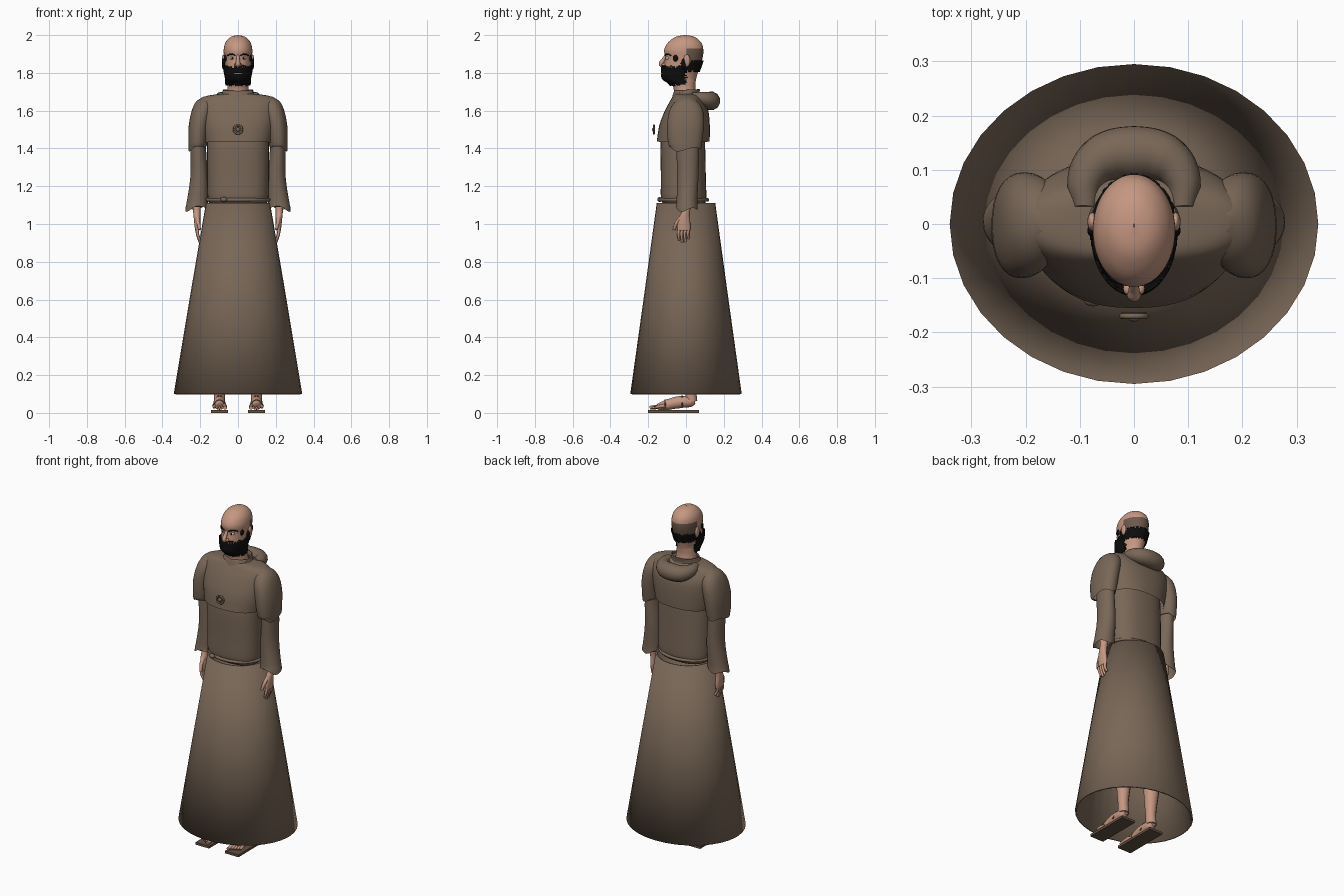
import bpy, bmesh, math, random
from mathutils import Vector

random.seed(4)
cube = bpy.data.objects.get("Cube")
if cube:
    bpy.data.objects.remove(cube, do_unlink=True)


def material(name, r, g, b):
    m = bpy.data.materials.new(name)
    m.use_nodes = True
    m.diffuse_color = (r, g, b, 1)
    bsdf = m.node_tree.nodes["Principled BSDF"]
    bsdf.inputs["Base Color"].default_value = (r, g, b, 1)
    bsdf.inputs["Roughness"].default_value = 0.9
    return m


robe = material("robe brown", 0.19, 0.135, 0.095)
skin = material("skin", 0.56, 0.31, 0.22)
stubble = material("shaved hair brown", 0.15, 0.1, 0.07)
black = material("black hair", 0.004, 0.004, 0.004)
leather = material("sandal leather", 0.12, 0.08, 0.055)
white = material("eye white", 0.6, 0.56, 0.5)


def finish(name, bm, mats, smooth=True):
    bmesh.ops.recalc_face_normals(bm, faces=bm.faces)
    for f in bm.faces:
        f.smooth = smooth
    mesh = bpy.data.meshes.new(name)
    bm.to_mesh(mesh)
    bm.free()
    for m in mats:
        mesh.materials.append(m)
    ob = bpy.data.objects.new(name, mesh)
    bpy.context.collection.objects.link(ob)
    return ob


def spline(rings, steps):
    """Smooth in-between rings through the given ones."""
    pts = [Vector(r) for r in rings]
    out = []
    for i in range(len(pts) - 1):
        a, b, c, d = pts[max(i - 1, 0)], pts[i], pts[i + 1], pts[min(i + 2, len(pts) - 1)]
        for k in range(steps):
            t = k / steps
            m0, m1 = (c - a) / 2, (d - b) / 2
            out.append(b + m0 * t + (3 * (c - b) - 2 * m0 - m1) * t**2
                       + (2 * (b - c) + m0 + m1) * t**3)
    return out + [pts[-1]]


def loft(name, rings, mats, n=32, steps=3, power=1.0, hem=None, brim=None,
         cap=False, keep=None, paint=None, thick=0):
    """Stack of rounded sections; each ring is z, half width, front y, back y, centre x."""
    bm = bmesh.new()
    rows = []
    sections = spline(rings, steps)
    for j, (z, rx, yf, yb, cx) in enumerate(sections):
        row = []
        for i in range(n):
            a = math.tau * i / n
            c, s = math.cos(a), math.sin(a)
            x = cx + rx * math.copysign(abs(c) ** power, c)
            y = (yf + yb) / 2 + (yb - yf) / 2 * math.copysign(abs(s) ** power, s)
            dz = hem(a) if hem and j == 0 else 0
            if brim and j == len(sections) - 1:
                dz += brim(a)
            row.append(bm.verts.new((x, y, z + dz)))
        rows.append(row)
    for lo, hi in zip(rows, rows[1:]):
        for i in range(n):
            k = (i + 1) % n
            bm.faces.new((lo[i], lo[k], hi[k], hi[i]))
    if cap:
        bm.faces.new(rows[0])
        bm.faces.new(rows[-1])
    bmesh.ops.recalc_face_normals(bm, faces=bm.faces)
    if paint:
        for f in bm.faces:
            f.material_index = paint(f.calc_center_median())
    if keep:
        gone = [f for f in bm.faces if not keep(f.calc_center_median())]
        bmesh.ops.delete(bm, geom=gone, context="FACES")
    ob = finish(name, bm, mats)
    if thick:
        mod = ob.modifiers.new("cloth thickness", "SOLIDIFY")
        mod.thickness = thick
    return ob


def tube(name, points, mat, cyclic=False):
    """Round tube along x, y, z, radius points."""
    cu = bpy.data.curves.new(name, "CURVE")
    cu.dimensions = "3D"
    cu.bevel_depth = 1
    cu.bevel_resolution = 4
    cu.resolution_u = 6
    cu.use_fill_caps = True
    sp = cu.splines.new("BEZIER")
    sp.bezier_points.add(len(points) - 1)
    sp.use_cyclic_u = cyclic
    for p, (x, y, z, r) in zip(sp.bezier_points, points):
        p.co, p.radius = (x, y, z), r
        p.handle_left_type = p.handle_right_type = "AUTO"
    cu.materials.append(mat)
    ob = bpy.data.objects.new(name, cu)
    bpy.context.collection.objects.link(ob)
    return ob


def ball(name, centre, size, mat):
    bm = bmesh.new()
    bmesh.ops.create_uvsphere(bm, u_segments=16, v_segments=10, radius=1)
    bmesh.ops.scale(bm, vec=size, verts=bm.verts)
    bmesh.ops.translate(bm, vec=centre, verts=bm.verts)
    return finish(name, bm, [mat])


# Robe: skirt, torso, belt
loft("skirt", [(0.1, 0.34, -0.295, 0.295, 0), (0.6, 0.257, -0.225, 0.225, 0),
               (1.11, 0.17, -0.155, 0.155, 0)], [robe], steps=1, thick=0.01)
loft("torso", [(1.1, 0.14, -0.11, 0.09, 0), (1.13, 0.16, -0.132, 0.107, 0),
               (1.25, 0.163, -0.133, 0.105, 0), (1.45, 0.163, -0.133, 0.1, 0),
               (1.55, 0.15, -0.1, 0.09, 0)], [robe], power=0.8, cap=True)
belt = [(0.163 * math.cos(a), -0.012 + 0.126 * math.sin(a), 1.128, 0.009)
        for a in (math.tau * i / 16 for i in range(16))]
tube("belt", belt, robe, cyclic=True)
ball("belt_knot", (-0.075, -0.14, 1.13), (0.018, 0.012, 0.013), robe)

# Shoulder cape with collar, hood and brooch
loft("cape", [(1.43, 0.178, -0.155, 0.125, 0), (1.52, 0.195, -0.142, 0.126, 0),
              (1.6, 0.205, -0.112, 0.118, 0), (1.65, 0.205, -0.085, 0.092, 0),
              (1.675, 0.175, -0.07, 0.075, 0), (1.687, 0.11, -0.06, 0.065, 0),
              (1.69, 0.06, -0.05, 0.055, 0)],
     [robe], n=48, power=0.85, hem=lambda a: 0.006 * abs(math.sin(a)))
loft("collar", [(1.665, 0.105, -0.075, 0.075, 0), (1.69, 0.085, -0.068, 0.07, 0),
                (1.712, 0.08, -0.06, 0.075, 0)], [robe], thick=0.006,
     brim=lambda a: -0.03 * max(0, -math.sin(a)))
tube("hood", [(-0.09, 0.03, 1.675, 0.022), (-0.088, 0.085, 1.665, 0.035),
              (-0.055, 0.122, 1.655, 0.046), (0, 0.132, 1.652, 0.05),
              (0.055, 0.122, 1.655, 0.046), (0.088, 0.085, 1.665, 0.035),
              (0.09, 0.03, 1.675, 0.022)], robe)
tube("brooch_plate", [(0, -0.163, 1.5, 0.023), (0, -0.172, 1.5, 0.023)], leather)
rim = [(0.022 * math.cos(a), -0.17, 1.5 + 0.022 * math.sin(a), 0.005)
       for a in (math.tau * i / 12 for i in range(12))]
tube("brooch_rim", rim, robe, cyclic=True)
ball("brooch_stud", (0, -0.172, 1.5), (0.011, 0.008, 0.011), robe)

# Arms, hands, legs and sandals on both sides
for s, side in ((1, "left"), (-1, "right")):
    def ragged(a):
        return 0.01 * math.sin(3 * a) - 0.012 * s * math.cos(a)

    def sided(rows):
        return [(z, rx, yf, yb, s * cx) for z, rx, yf, yb, cx in rows]

    loft(side + "_cape_sleeve", sided([
        (1.405, 0.047, -0.085, 0.08, 0.215), (1.43, 0.05, -0.095, 0.085, 0.213),
        (1.52, 0.055, -0.1, 0.095, 0.206), (1.6, 0.055, -0.088, 0.09, 0.19),
        (1.65, 0.045, -0.055, 0.06, 0.175), (1.676, 0.012, -0.015, 0.02, 0.165)]),
        [robe], hem=ragged, power=0.9)
    loft(side + "_sleeve", sided([
        (1.085, 0.061, -0.055, 0.062, 0.218), (1.12, 0.056, -0.05, 0.06, 0.215),
        (1.25, 0.047, -0.047, 0.066, 0.205), (1.4, 0.041, -0.05, 0.068, 0.21),
        (1.55, 0.04, -0.045, 0.06, 0.2)]), [robe], hem=ragged)
    hx = s * 0.215
    loft(side + "_palm", sided([
        (0.965, 0.012, -0.045, 0.022, 0.215), (0.99, 0.015, -0.047, 0.024, 0.215),
        (1.04, 0.018, -0.035, 0.02, 0.217), (1.08, 0.02, -0.02, 0.023, 0.218),
        (1.2, 0.028, -0.02, 0.035, 0.21)]), [skin], n=16, cap=True)
    for i in range(4):
        y = -0.036 + 0.0165 * i
        drop = (0.05, 0.062, 0.058, 0.042)[i]
        tube(f"{side}_finger_{i}", [(hx, y, 0.975, 0.009), (hx, y - 0.004, 0.95, 0.008),
                                    (hx - s * 0.012, y, 0.965 - drop, 0.006)], skin)
    tube(side + "_thumb", [(hx, -0.025, 1.035, 0.012), (hx - s * 0.005, -0.05, 1.005, 0.01),
                           (hx - s * 0.012, -0.064, 0.97, 0.007)], skin)

    fx = s * 0.098
    tube(side + "_leg", [(fx, 0.03, 0.06, 0.03), (fx, 0.025, 0.12, 0.029),
                         (fx, 0.03, 0.32, 0.048), (fx, 0.01, 0.55, 0.05),
                         (fx, 0, 0.95, 0.07)], skin)
    tube(side + "_foot", [(fx, 0.048, 0.062, 0.016), (fx, 0.025, 0.06, 0.029),
                          (fx, -0.04, 0.056, 0.032), (fx, -0.1, 0.043, 0.028),
                          (fx, -0.15, 0.032, 0.016)], skin)
    for i in range(5):
        tx = fx + s * (i - 2) * 0.0145
        big = 0.012 if i == 0 else 0.008
        tube(f"{side}_toe_{i}", [(fx + (tx - fx) * 0.7, -0.105, 0.038, big + 0.003),
                                 (tx, -0.15, 0.032, big),
                                 (tx, -0.192 + 0.008 * i, 0.027, big - 0.002)], skin)
    bm = bmesh.new()
    bmesh.ops.create_cube(bm, size=1)
    bmesh.ops.scale(bm, vec=(0.09, 0.27, 0.014), verts=bm.verts)
    bmesh.ops.translate(bm, vec=(fx, -0.065, 0.007), verts=bm.verts)
    finish(side + "_sandal_sole", bm, [leather], smooth=False)
    for i, (y, top) in enumerate(((-0.02, 0.09), (-0.11, 0.068))):
        tube(f"{side}_sandal_strap_{i}", [(fx - 0.037, y, 0.035, 0.003),
                                          (fx, y, top, 0.003),
                                          (fx + 0.037, y, 0.035, 0.003)], leather)

# Head and neck, with the shaved back of the skull
skull = [(1.65, 0.065, -0.06, 0.06, 0), (1.72, 0.056, -0.066, 0.05, 0),
         (1.75, 0.056, -0.085, 0.051, 0), (1.77, 0.057, -0.112, 0.054, 0),
         (1.8, 0.063, -0.118, 0.062, 0), (1.84, 0.068, -0.115, 0.076, 0),
         (1.88, 0.073, -0.11, 0.088, 0), (1.92, 0.076, -0.116, 0.092, 0),
         (1.955, 0.069, -0.1, 0.084, 0), (1.98, 0.052, -0.073, 0.062, 0),
         (1.994, 0.03, -0.045, 0.036, 0), (2.0, 0.001, -0.006, 0.0, 0)]
loft("head", skull, [skin, stubble], n=48, steps=4,
     paint=lambda c: int(c.y > 0.0 and 1.855 < c.z < 1.925))


# Beard and side hair: ragged shells just outside the skull
def beard_area(c):
    jag = random.uniform(-0.008, 0.008)
    top = 1.832 + max(0, c.y + 0.045) * 0.7
    if abs(c.x) < 0.018 and c.y < 0 and 1.793 < c.z < 1.801:
        return False
    return c.y < 0.0 + jag and 1.738 + jag < c.z < top + jag


def side_hair_area(c):
    jag = random.uniform(-0.007, 0.007)
    return c.y > -0.022 + jag and 1.812 + jag < c.z < 1.862 + jag


shell = [(z, rx + 0.006, yf - 0.009, yb + 0.004, cx) for z, rx, yf, yb, cx in skull]
loft("beard", shell, [black], n=72, steps=6, keep=beard_area, thick=0.006)
loft("side_hair", shell, [black], n=72, steps=6, keep=side_hair_area, thick=0.005)

# Face
tube("nose", [(0, -0.106, 1.892, 0.008), (0, -0.12, 1.868, 0.01),
              (0, -0.131, 1.846, 0.013), (0, -0.118, 1.835, 0.009)], skin)
for s, side in ((1, "left"), (-1, "right")):
    ball(side + "_nostril", (s * 0.011, -0.119, 1.843), (0.009, 0.012, 0.008), skin)
    ball(side + "_eye", (s * 0.03, -0.096, 1.878), (0.013, 0.011, 0.008), white)
    ball(side + "_pupil", (s * 0.03, -0.104, 1.878), (0.005, 0.005, 0.005), black)
    tube(side + "_eyebrow", [(s * 0.013, -0.112, 1.892, 0.003), (s * 0.035, -0.103, 1.9, 0.004),
                             (s * 0.056, -0.079, 1.892, 0.003)], black)
    ball(side + "_temple_hair", (s * 0.066, -0.055, 1.878), (0.008, 0.014, 0.018), black)
    ball(side + "_ear", (s * 0.077, 0.004, 1.865), (0.009, 0.018, 0.032), skin)
    ball(side + "_ear_tuft", (s * 0.077, -0.012, 1.848), (0.009, 0.012, 0.03), black)
